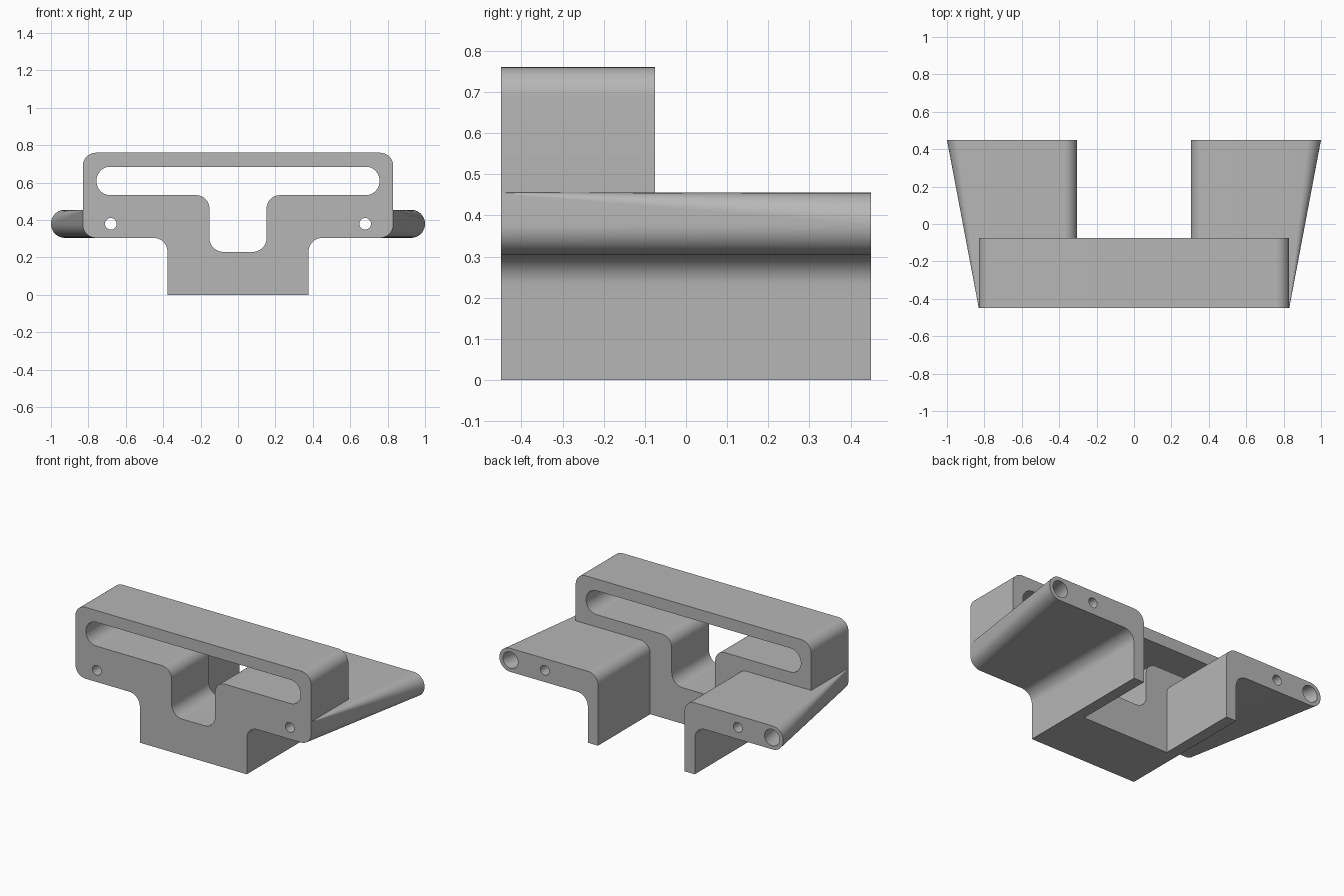
import bpy
import bmesh
from math import pi, sin, cos, radians
from mathutils import Vector

old = bpy.data.objects.get("Cube")
if old:
    bpy.data.objects.remove(old, do_unlink=True)

FRONT, MID, BACK = -0.45, -0.075, 0.45
TAPER = 0.187          # angle of the slanted wing edges

grey = bpy.data.materials.new("plain grey")
grey.use_nodes = True
grey.diffuse_color = (0.47, 0.47, 0.47, 1)
grey.node_tree.nodes["Principled BSDF"].inputs["Base Color"].default_value = (0.47, 0.47, 0.47, 1)


def rounded(corners, steps=12):
    """Outline from (x, z, radius) corners that all turn a right angle."""
    pts = []
    for i, (x, z, r) in enumerate(corners):
        p = Vector((x, z))
        if r == 0:
            pts.append(p)
            continue
        a = (Vector(corners[i - 1][:2]) - p).normalized()
        b = (Vector(corners[(i + 1) % len(corners)][:2]) - p).normalized()
        c = p + r * (a + b)
        for k in range(steps + 1):
            t = pi / 2 * k / steps
            pts.append(c - r * (b * cos(t) + a * sin(t)))
    return pts


def loft(name, outline0, y0, outline1, y1):
    """Solid between two matching outlines standing at y0 and y1."""
    bm = bmesh.new()
    rings = [[bm.verts.new((p.x, y, p.y)) for p in o]
             for o, y in ((outline0, y0), (outline1, y1))]
    n = len(outline0)
    for ring in rings:
        bm.faces.new(ring)
    for i in range(n):
        j = (i + 1) % n
        bm.faces.new((rings[0][i], rings[0][j], rings[1][j], rings[1][i]))
    bmesh.ops.recalc_face_normals(bm, faces=bm.faces)
    mesh = bpy.data.meshes.new(name)
    bm.to_mesh(mesh)
    bm.free()
    ob = bpy.data.objects.new(name, mesh)
    bpy.context.collection.objects.link(ob)
    mesh.materials.append(grey)
    return ob


def rod(x, y, z, radius, depth, turn=0):
    bpy.ops.mesh.primitive_cylinder_add(vertices=40, radius=radius, depth=depth,
                                        location=(x, y, z), rotation=(pi / 2, 0, turn))
    ob = bpy.context.object
    ob.data.materials.append(grey)
    return ob


def activate(ob):
    bpy.ops.object.select_all(action='DESELECT')
    ob.select_set(True)
    bpy.context.view_layer.objects.active = ob


def cut(ob, cutters):
    for c in cutters:
        c.hide_render = True
        mod = ob.modifiers.new("cut", 'BOOLEAN')
        mod.operation = 'DIFFERENCE'
        mod.solver = 'EXACT'
        mod.object = c
        activate(ob)
        bpy.ops.object.modifier_apply(modifier=mod.name)
    activate(ob)
    bpy.ops.object.shade_smooth_by_angle(angle=radians(30))


def mirrored(half):
    """Close a right-hand run of corners with its left-hand mirror."""
    return half + [(-x, z, r) for x, z, r in reversed(half)]


# Front plate with its long slot and central throat
plate = rounded(mirrored([(0.83, 0.76, 0.07), (0.83, 0.305, 0.07),
                          (0.377, 0.305, 0.075), (0.377, 0, 0)]))
slot = rounded(mirrored([(0.757, 0.685, 0.0745), (0.757, 0.533, 0.0745),
                         (0.153, 0.533, 0.07), (0.153, 0.23, 0.075)]))
block = loft("front_block", plate, FRONT, plate, MID)
opening = loft("slot_cutter", slot, FRONT - 0.1, slot, MID + 0.1)
bolts = [rod(s * 0.68, 0, 0.38, 0.031, 2) for s in (1, -1)]
cut(block, [opening] + bolts)


# Wings: leg and shelf, flaring towards the back into a fully rounded edge
def wing_outline(s, edge, top_r, low_r):
    return rounded([(s * x, z, r) for x, z, r in (
        (0.305, 0, 0), (0.305, 0.455, 0.07), (edge, 0.455, top_r),
        (edge, 0.305, low_r), (0.377, 0.305, 0.075), (0.377, 0, 0))])


sockets = []
for s, side, bolt in ((1, "left", bolts[0]), (-1, "right", bolts[1])):
    wing = loft(side + "_wing", wing_outline(s, 0.83, 0.002, 0.07), FRONT + 0.001,
                wing_outline(s, 1.0, 0.0745, 0.0745), BACK)
    socket = rod(s * 0.922, BACK, 0.38, 0.052, 0.8, -s * TAPER)
    sockets.append(socket)
    cut(wing, [bolt, socket])

# Remove the cutters
for c in [opening] + bolts + sockets:
    bpy.data.objects.remove(c, do_unlink=True)
